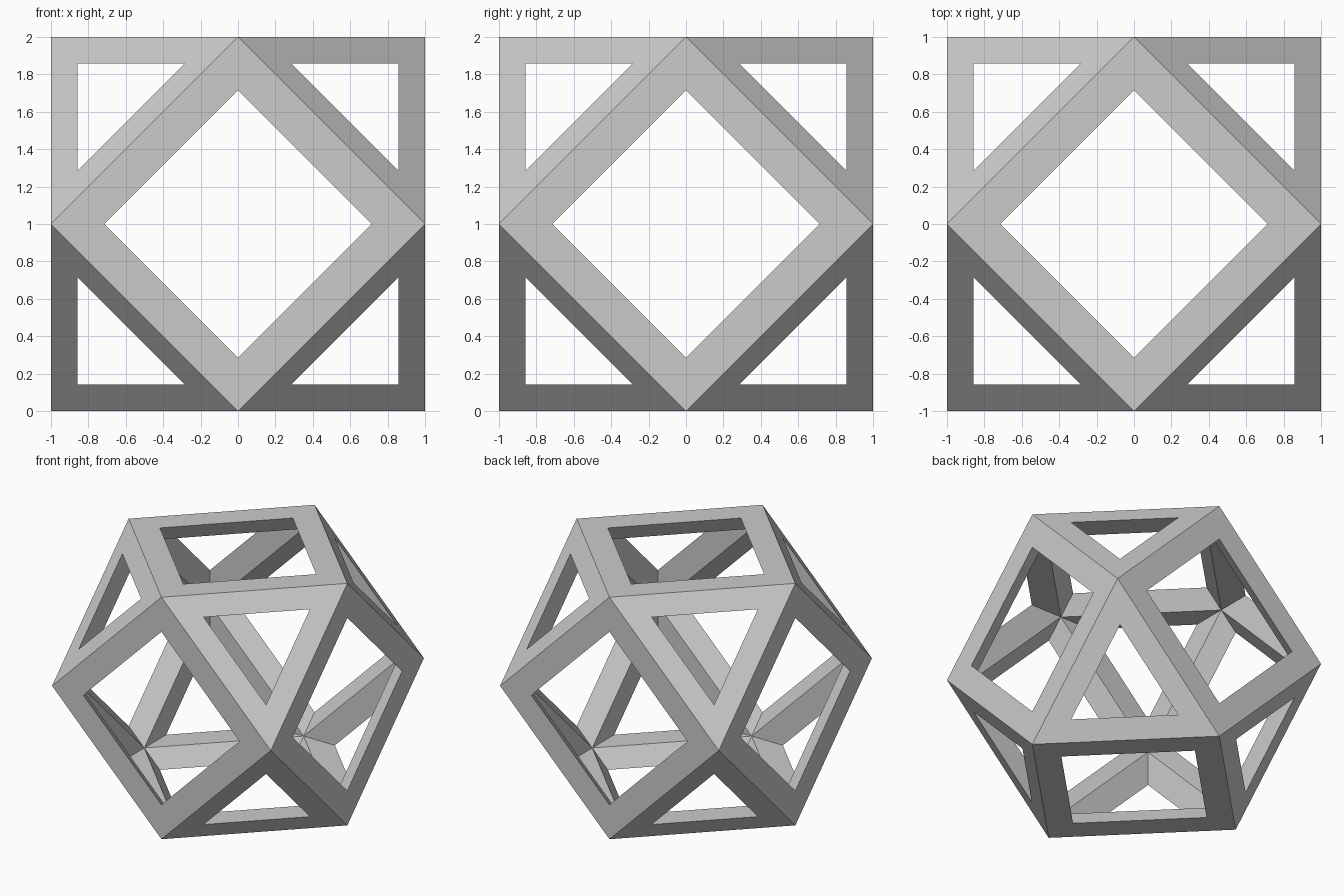
import bpy, bmesh
from itertools import product
from mathutils import Vector

if "Cube" in bpy.data.objects:
    bpy.data.objects.remove(bpy.data.objects["Cube"])

INNER = 6 / 7                    # inner edges relative to outer edges
HOLE = {3: 4 / 7, 4: 5 / 7}      # opening scale for triangle and square faces

# Solid cuboctahedron: hull of the cube's edge midpoints
solid = bmesh.new()
for axis, (a, b) in product(range(3), product((-1, 1), repeat=2)):
    co = [a, b]
    co.insert(axis, 0)
    solid.verts.new(co)
bmesh.ops.convex_hull(solid, input=solid.verts[:])
bmesh.ops.dissolve_limit(solid, angle_limit=0.05, verts=solid.verts[:], edges=solid.edges[:])
bmesh.ops.recalc_face_normals(solid, faces=solid.faces[:])

# Open frame: each face becomes a flat rim plus walls down to the inner edges
frame = bmesh.new()
for face in solid.faces:
    centre = face.calc_center_median()
    outer = [v.co.copy() for v in face.verts]
    rim = [centre.lerp(p, HOLE[len(outer)]) for p in outer]
    inner = [p * INNER for p in outer]
    for i in range(len(outer)):
        j = (i + 1) % len(outer)
        for quad in ((outer[i], outer[j], rim[j], rim[i]),
                     (rim[i], rim[j], inner[j], inner[i])):
            frame.faces.new([frame.verts.new(p + Vector((0, 0, 1))) for p in quad])
bmesh.ops.remove_doubles(frame, verts=frame.verts[:], dist=1e-4)
bmesh.ops.recalc_face_normals(frame, faces=frame.faces[:])

mesh = bpy.data.meshes.new("cuboctahedron_frame")
frame.to_mesh(mesh)
frame.free()
solid.free()
bpy.context.collection.objects.link(bpy.data.objects.new("cuboctahedron_frame", mesh))
